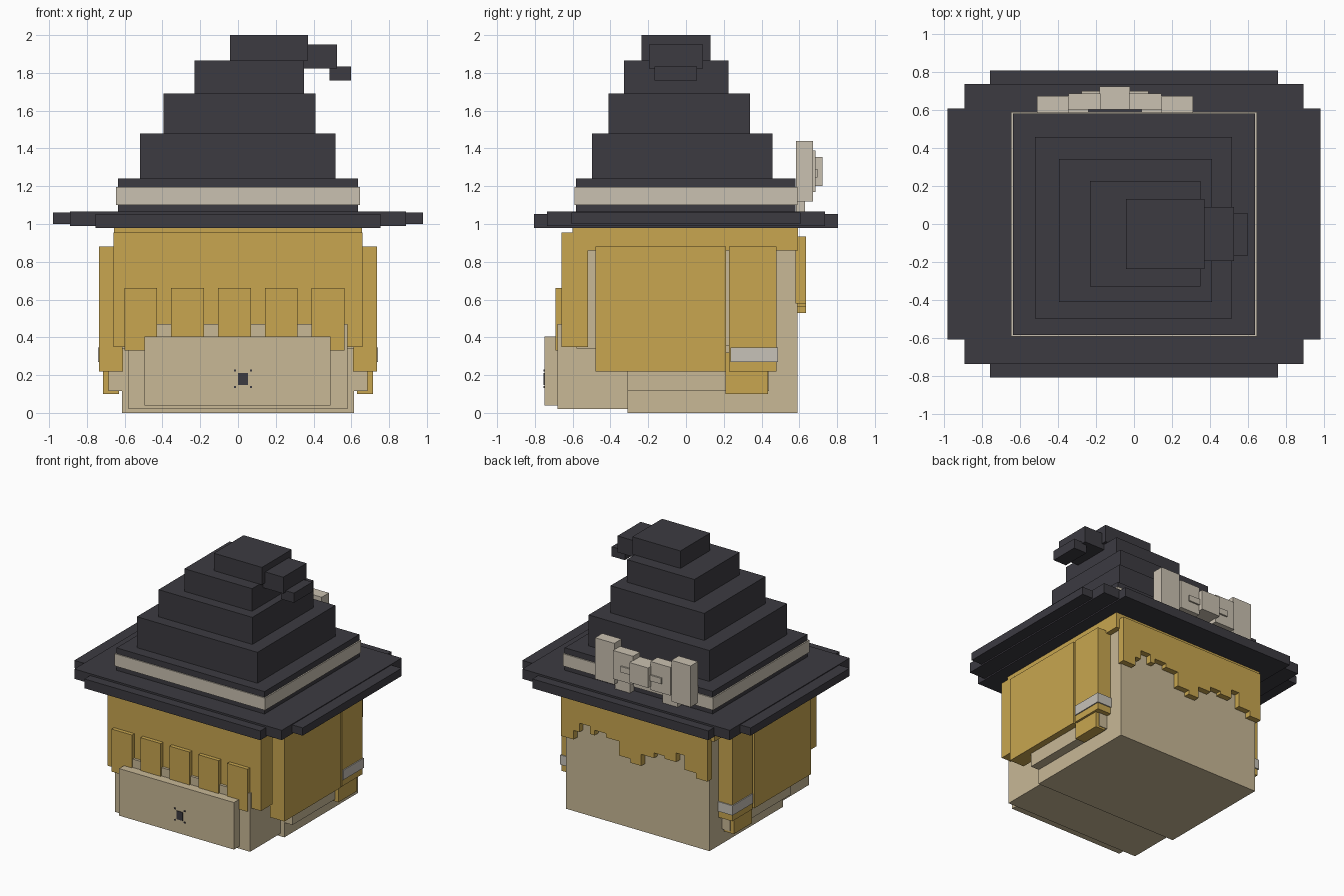
import bpy


def material(name, rgb):
    m = bpy.data.materials.new(name)
    m.diffuse_color = (*rgb, 1)
    return m


DARK = material("charcoal felt", (0.045, 0.043, 0.053))
HAIR = material("golden hair", (0.578, 0.381, 0.080))
SKIN = material("pale tan", (0.578, 0.479, 0.305))
CREAM = material("cream ribbon", (0.590, 0.533, 0.440))
GREY = material("warm grey tie", (0.570, 0.540, 0.480))


def box(name, mat, x0, x1, y0, y1, z0, z1):
    """Axis-aligned block given by its limits."""
    v = [(x, y, z) for x in (x0, x1) for y in (y0, y1) for z in (z0, z1)]
    f = [(0, 1, 3, 2), (4, 6, 7, 5), (0, 4, 5, 1),
         (2, 3, 7, 6), (0, 2, 6, 4), (1, 5, 7, 3)]
    me = bpy.data.meshes.new(name)
    me.from_pydata(v, [], f)
    me.materials.append(mat)
    ob = bpy.data.objects.new(name, me)
    bpy.context.collection.objects.link(ob)
    return ob


def pair(name, mat, x0, x1, *rest):
    """Same block on the left and right side."""
    box(name + "_right", mat, x0, x1, *rest)
    box(name + "_left", mat, -x1, -x0, *rest)


# Head
box("head_main", SKIN, -0.615, 0.615, -0.31, 0.59, 0.0, 0.95)
box("head_front", SKIN, -0.615, 0.615, -0.58, -0.31, 0.34, 0.95)
box("jaw", SKIN, -0.58, 0.58, -0.68, -0.31, 0.02, 0.47)
box("muzzle_plate", SKIN, -0.495, 0.49, -0.75, -0.68, 0.04, 0.405)
pair("cheek", SKIN, 0.60, 0.685, -0.31, 0.44, 0.115, 0.36)

# Small dark mouth with corner specks
box("mouth", DARK, 0.0, 0.053, -0.755, -0.749, 0.147, 0.212)
for i, (x, z) in enumerate([(-0.015, 0.225), (0.068, 0.225), (-0.015, 0.138), (0.068, 0.138)]):
    box(f"mouth_speck_{i}", DARK, x - 0.005, x + 0.005, -0.755, -0.749, z - 0.005, z + 0.005)

# Hair: crown, fringe and fringe strands
box("hair_crown", HAIR, -0.657, 0.657, -0.60, 0.592, 0.86, 0.99)
box("hair_fringe", HAIR, -0.66, 0.66, -0.66, -0.52, 0.35, 0.955)
for i in range(5):
    x = -0.602 + i * 0.248
    box(f"fringe_strand_{i}", HAIR, x, x + 0.174, -0.69, -0.655, 0.33, 0.66)

# Hair: side panels and tied locks
pair("side_hair_front", HAIR, 0.61, 0.735, -0.48, 0.212, 0.22, 0.88)
pair("side_hair_rear", HAIR, 0.61, 0.732, 0.228, 0.478, 0.22, 0.88)
pair("side_lock", HAIR, 0.63, 0.715, 0.21, 0.435, 0.10, 0.32)
pair("hair_tie", GREY, 0.605, 0.74, 0.235, 0.486, 0.27, 0.345)

# Hair: ragged back edge, columns from right to left
edges = [0.63, 0.52, 0.47, 0.38, 0.34, 0.24, 0.13, 0.03, -0.06, -0.17, -0.26, -0.36, -0.43, -0.53, -0.63]
drops = [0.58, 0.65, 0.72, 0.66, 0.70, 0.67, 0.56, 0.53, 0.62, 0.66, 0.64, 0.71, 0.60, 0.56]
for i, z in enumerate(drops):
    box(f"back_hair_{i}", HAIR, edges[i + 1], edges[i], 0.58, 0.635, z, 0.935)

# Hat brim: three crossed slabs
for i, (x, y, z0, z1) in enumerate([(0.98, 0.607, 1.0, 1.06), (0.89, 0.735, 0.99, 1.066),
                                    (0.755, 0.805, 0.98, 1.052)]):
    box(f"hat_brim_{i}", DARK, -x, x, -y, y, z0, z1)

# Hat cone: stepped tiers leaning to the right, with drooping tip
tiers = [(-0.635, 0.635, -0.582, 0.58, 1.06, 1.24),
         (-0.52, 0.515, -0.497, 0.457, 1.24, 1.48),
         (-0.395, 0.41, -0.41, 0.34, 1.48, 1.69),
         (-0.23, 0.35, -0.328, 0.225, 1.69, 1.865),
         (-0.043, 0.37, -0.235, 0.13, 1.865, 2.0),
         (0.33, 0.525, -0.195, 0.09, 1.823, 1.95),
         (0.485, 0.597, -0.167, 0.058, 1.76, 1.835)]
for i, t in enumerate(tiers):
    box(f"hat_tier_{i}", DARK, *t)
box("hat_band", CREAM, -0.645, 0.645, -0.59, 0.589, 1.10, 1.195)

# Bow on the back of the hat, mirrored about its own centre
C = -0.10
box("bow_knot", CREAM, C - 0.08, C + 0.08, 0.60, 0.722, 1.20, 1.355)
for s, side in ((1, "right"), (-1, "left")):
    for name, a, b, y0, y1, z0, z1 in [
            ("bow_inner_loop", 0.075, 0.245, 0.60, 0.685, 1.17, 1.39),
            ("bow_outer_loop", 0.245, 0.41, 0.583, 0.672, 1.12, 1.44),
            ("bow_crease", 0.075, 0.175, 0.66, 0.697, 1.245, 1.29),
            ("bow_tail", 0.14, 0.27, 0.583, 0.63, 1.062, 1.18)]:
        xs = sorted((C + s * a, C + s * b))
        box(f"{name}_{side}", CREAM, *xs, y0, y1, z0, z1)
